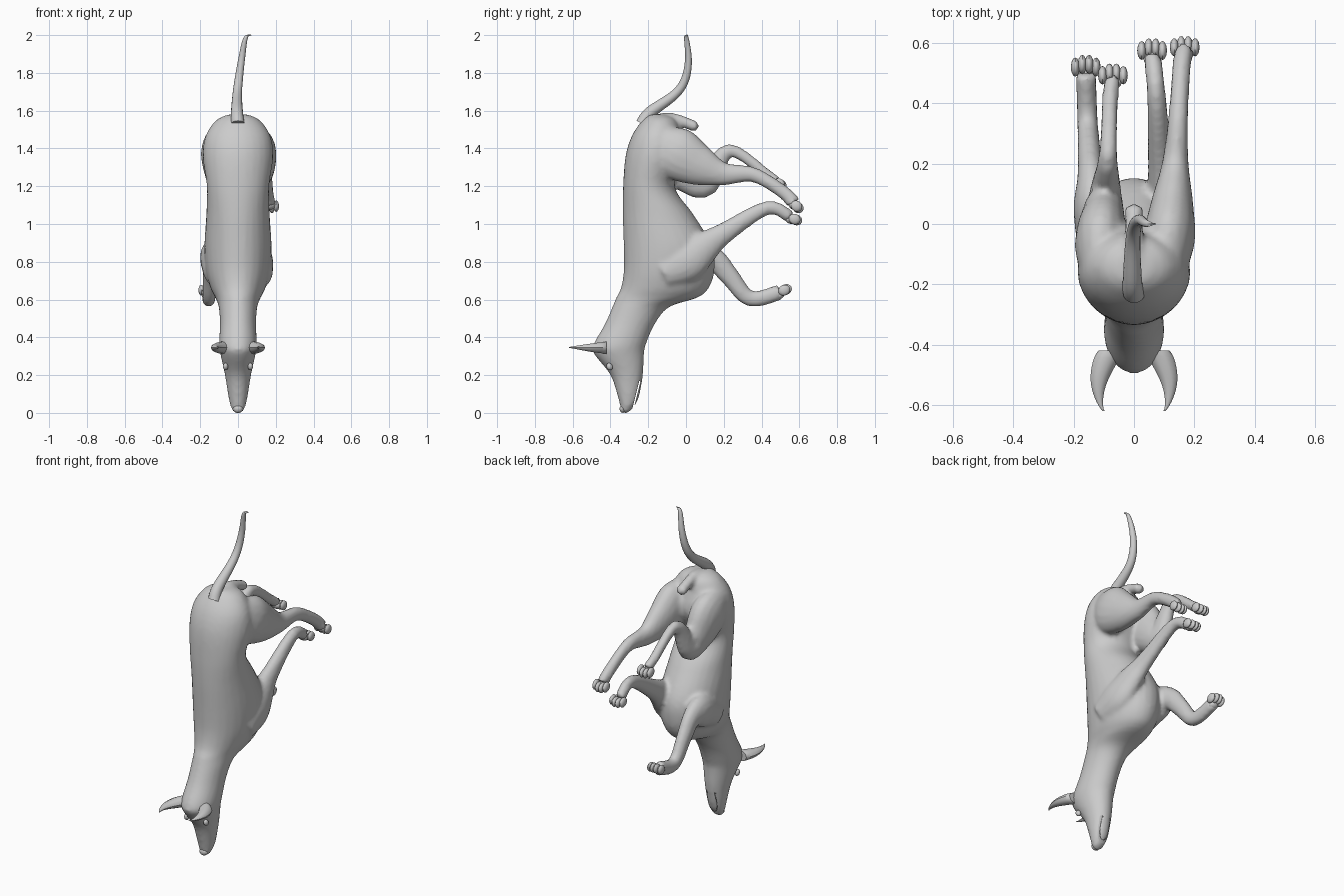
import bpy, bmesh, math
from mathutils import Vector, Matrix

if "Cube" in bpy.data.objects:
    bpy.data.objects.remove(bpy.data.objects["Cube"])


def spline(rows, steps=5):
    """Catmull-Rom through rows of numbers."""
    out, last = [], len(rows) - 1
    for i in range(last):
        four = [rows[max(0, min(last, i + k))] for k in (-1, 0, 1, 2)]
        for s in range(steps):
            t = s / steps
            out.append([q + .5 * t * (r - p + t * (2*p - 5*q + 4*r - w + t * (3*(q - r) + w - p)))
                        for p, q, r, w in zip(*four)])
    return out + [list(rows[-1])]


def loft(bm, rings, seg):
    """Skin of (centre, half axis, half axis) rings with closed ends."""
    turn = [2 * math.pi * k / seg for k in range(seg)]
    loops = [[bm.verts.new(c + u * math.cos(a) + v * math.sin(a)) for a in turn] for c, u, v in rings]
    faces = [bm.faces.new(loops[0][::-1]), bm.faces.new(loops[-1])]
    for a, b in zip(loops, loops[1:]):
        for k in range(seg):
            n = (k + 1) % seg
            faces.append(bm.faces.new((a[k], a[n], b[n], b[k])))
    bmesh.ops.recalc_face_normals(bm, faces=faces)


def limb(bm, rows, x_of, width_of, seg=16):
    """Tube through (y, z, radius); x and sideways width come from rules."""
    pts = spline(rows)
    last = len(pts) - 1
    rings = []
    for i, (y, z, r) in enumerate(pts):
        a, b = pts[max(i - 1, 0)], pts[min(i + 1, last)]
        n = Vector((0, a[1] - b[1], b[0] - a[0])).normalized()
        rings.append((Vector((x_of(i / last), y, z)), Vector((width_of(r), 0, 0)), n * r))
    loft(bm, rings, seg)


def ball(bm, loc, size, tilt=0):
    m = Matrix.Translation(loc) @ Matrix.Rotation(tilt, 4, 'X') @ Matrix.Diagonal((*size, 1))
    bmesh.ops.create_uvsphere(bm, u_segments=12, v_segments=8, radius=1, matrix=m)


def finish(name, bm):
    me = bpy.data.meshes.new(name)
    bm.to_mesh(me)
    bm.free()
    ob = bpy.data.objects.new(name, me)
    bpy.context.collection.objects.link(ob)
    bpy.ops.object.select_all(action='DESELECT')
    ob.select_set(True)
    bpy.context.view_layer.objects.active = ob
    bpy.ops.object.shade_smooth_by_angle(angle=math.radians(40))
    return ob


# Torso, neck and head: z, back y, belly y, half width
TRUNK = [
    (1.58, -.19, -.10, .05), (1.55, -.23, -.05, .115), (1.47, -.285, -.02, .17),
    (1.36, -.32, 0, .187), (1.2, -.333, -.06, .165), (1.05, -.335, .04, .168),
    (.88, -.33, .14, .178), (.75, -.33, .15, .17), (.66, -.345, .12, .145),
    (.61, -.37, .06, .12), (.56, -.39, -.09, .102), (.47, -.43, -.165, .096),
    (.36, -.49, -.213, .10), (.31, -.485, -.222, .093), (.20, -.40, -.228, .069),
    (.08, -.36, -.25, .05), (.02, -.345, -.285, .034), (0, -.335, -.31, .018)]
body = bmesh.new()
loft(body, [(Vector((0, (a + b) / 2, z)), Vector((w, 0, 0)), Vector((0, (b - a) / 2, 0)))
            for z, a, b, w in spline(TRUNK)], 28)

# Legs: x at the body, x at the paw, paw angle, then joints as (y, z, radius)
LEGS = {
    'right_hind': (.105, .168, -45, [(-.17, 1.45, .08), (-.06, 1.38, .14), (.07, 1.31, .11),
                   (.20, 1.265, .062), (.36, 1.26, .04), (.52, 1.165, .036), (.57, 1.11, .04)]),
    'left_hind': (-.118, -.07, -35, [(-.17, 1.45, .08), (-.07, 1.37, .14), (.03, 1.26, .11),
                  (.11, 1.225, .075), (.23, 1.39, .036), (.43, 1.26, .029), (.475, 1.225, .031)]),
    'right_fore': (.13, .06, -25, [(-.12, .74, .08), (0, .80, .11), (.10, .88, .085),
                   (.20, .95, .057), (.43, 1.085, .037), (.555, 1.035, .034)]),
    'left_fore': (-.13, -.16, 25, [(-.10, .75, .08), (.05, .82, .10), (.15, .81, .065),
                  (.23, .725, .052), (.34, .605, .043), (.50, .64, .042)])}
for name, (x0, x1, deg, joints) in LEGS.items():
    limb(body, joints, lambda t: x0 + (x1 - x0) * t, lambda r: .012 + .53 * r)
    # Four toes and a pad at the end of the leg
    toes = bmesh.new()
    tilt = math.radians(deg)
    fwd = Vector((0, math.cos(tilt), math.sin(tilt)))
    tip = Vector((x1, *joints[-1][:2])) + fwd * .025
    for k in (-1.5, -.5, .5, 1.5):
        ball(toes, tip + Vector((k * .023, 0, 0)) + fwd * (.012 - .01 * abs(k)), (.015, .032, .028), tilt)
    ball(toes, tip - fwd * .03 + Vector((0, 0, -.015)), (.03, .028, .02), tilt)
    finish(name + '_toes', toes)

# Groin ridge with its rounded end
limb(body, [(-.18, 1.545, .03), (-.08, 1.56, .03), (.04, 1.52, .03)], lambda t: 0, lambda r: r)
ball(body, (0, .04, 1.52), (.034, .028, .03))

# Fuse trunk and legs into one skin
ob = finish('body', body)
fuse = ob.modifiers.new('fuse', 'REMESH')
fuse.mode, fuse.voxel_size, fuse.use_smooth_shade = 'VOXEL', .013, True
soft = ob.modifiers.new('soften', 'SMOOTH')
soft.factor, soft.iterations = .5, 4

# Mouth slit
slit = bmesh.new()
bmesh.ops.create_cube(slit, size=1, matrix=Matrix.Translation((0, -.265, .085))
                      @ Matrix.Rotation(math.radians(-14), 4, 'X') @ Matrix.Diagonal((.3, .007, .17, 1)))
cutter = finish('mouth_cutter', slit)
cutter.hide_render = cutter.hide_viewport = True
cut = ob.modifiers.new('mouth', 'BOOLEAN')
cut.operation, cut.object = 'DIFFERENCE', cutter

# Tail
tail = bmesh.new()
limb(tail, [(-.23, 1.53, .036), (-.19, 1.59, .032), (-.06, 1.685, .025), (-.005, 1.765, .022),
            (.013, 1.87, .018), (.002, 1.985, .012), (0, 2.0, .004)],
     lambda t: .12 * t * t - .052 * t, lambda r: r)
finish('tail', tail)

# Ears and eyes on both sides
for side, sx in (('left', -1), ('right', 1)):
    ear = bmesh.new()
    limb(ear, [(-.42, .345, .034), (-.49, .345, .025), (-.56, .346, .013), (-.62, .347, .002)],
         lambda t: sx * (.07 + .155 * t - .125 * t * t), lambda r: 1.4 * r, 10)
    finish(side + '_ear', ear)
    eye = bmesh.new()
    ball(eye, (sx * .066, -.405, .245), (.014, .016, .02), .5)
    finish(side + '_eye', eye)

# Nose
nose = bmesh.new()
ball(nose, (0, -.334, .022), (.026, .018, .022))
finish('nose', nose)
